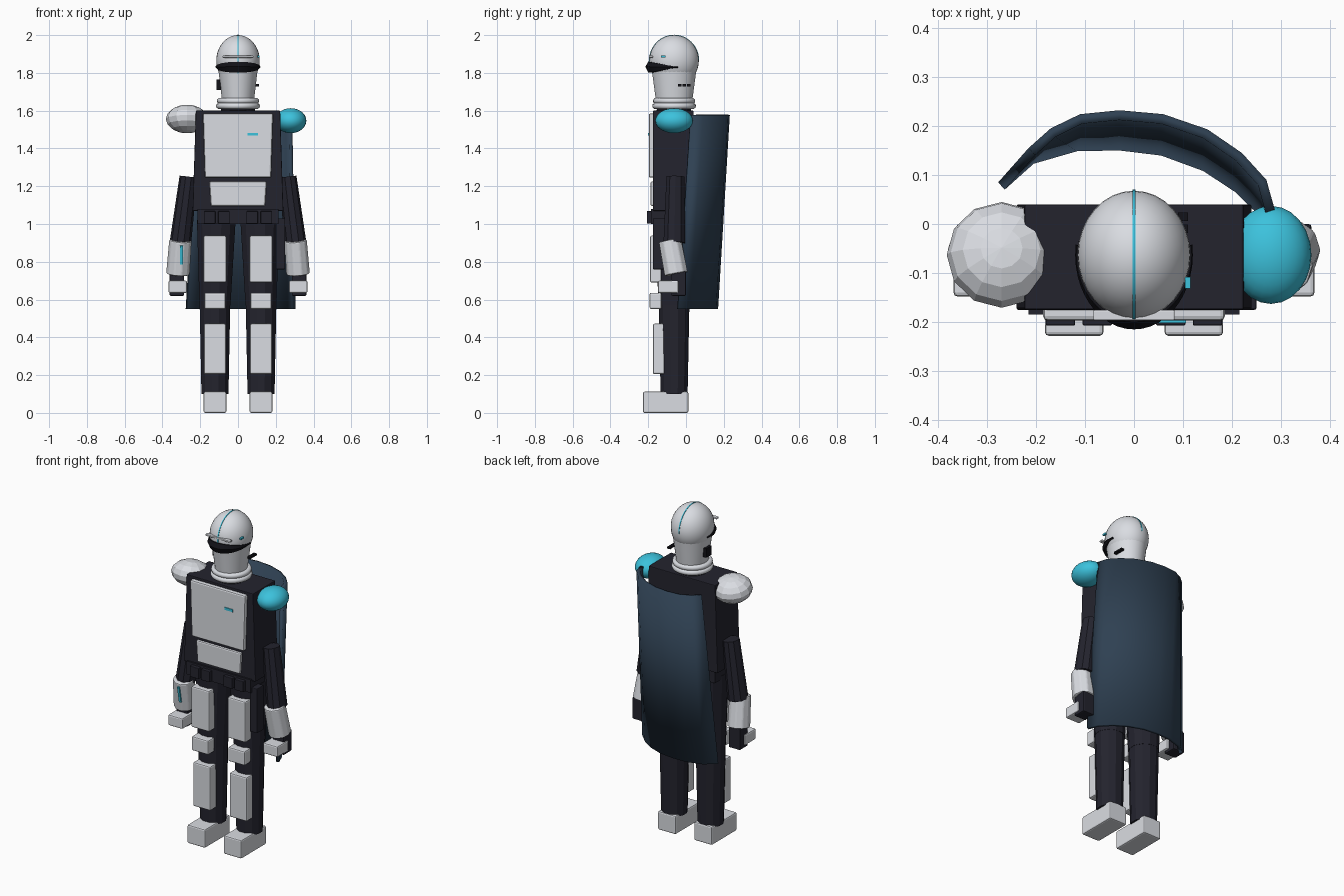
import bpy, bmesh, math
from mathutils import Vector, Matrix

if "Cube" in bpy.data.objects:
    bpy.data.objects.remove(bpy.data.objects["Cube"])


def material(name, rgb):
    m = bpy.data.materials.new(name)
    m.diffuse_color = (*rgb, 1)
    m.use_nodes = True
    m.node_tree.nodes["Principled BSDF"].inputs["Base Color"].default_value = m.diffuse_color
    return m


WHITE = material("armour_white", (0.70, 0.72, 0.76))
DARK = material("undersuit_dark", (0.017, 0.017, 0.027))
BLACK = material("visor_black", (0.006, 0.006, 0.009))
TEAL = material("accent_teal", (0.045, 0.54, 0.72))
NAVY = material("cape_navy", (0.028, 0.052, 0.085))
CY = -0.063  # body axis in y


def finish(name, bm, mat, smooth=False, bevel=0):
    bmesh.ops.recalc_face_normals(bm, faces=bm.faces)
    me = bpy.data.meshes.new(name)
    bm.to_mesh(me)
    bm.free()
    me.materials.append(mat)
    ob = bpy.data.objects.new(name, me)
    bpy.context.collection.objects.link(ob)
    if bevel:
        b = ob.modifiers.new("bevel", "BEVEL")
        b.width, b.segments = bevel, 2
    if smooth:
        bpy.ops.object.select_all(action="DESELECT")
        ob.select_set(True)
        bpy.context.view_layer.objects.active = ob
        bpy.ops.object.shade_smooth_by_angle(angle=math.radians(40))
    return ob


def box(name, x, y, z, mat, bevel=0, top=1.0):
    """Box from ranges; top scales the upper face in x."""
    bm = bmesh.new()
    bmesh.ops.create_cube(bm, size=1)
    cx = (x[0] + x[1]) / 2
    for v in bm.verts:
        k = top if v.co.z > 0 else 1
        v.co = (cx + v.co.x * (x[1] - x[0]) * k,
                (y[0] + y[1]) / 2 + v.co.y * (y[1] - y[0]),
                (z[0] + z[1]) / 2 + v.co.z * (z[1] - z[0]))
    return finish(name, bm, mat, bevel=bevel)


def tube(name, a, b, r1, r2, sides, mat, sx=1.0, smooth=False, bevel=0):
    """Tapered prism from point a to point b."""
    a, b = Vector(a), Vector(b)
    d = b - a
    rot = Vector((0, 0, 1)).rotation_difference(d).to_matrix().to_4x4()
    m = (Matrix.Translation((a + b) / 2) @ rot @ Matrix.Diagonal((sx, 1, 1, 1))
         @ Matrix.Rotation(math.pi / sides, 4, "Z"))
    bm = bmesh.new()
    bmesh.ops.create_cone(bm, cap_ends=True, segments=sides, radius1=r1,
                          radius2=r2, depth=d.length, matrix=m)
    return finish(name, bm, mat, smooth, bevel)


def ellipsoid(name, c, r, mat, seg, rings, smooth, tilt=0):
    bm = bmesh.new()
    m = (Matrix.Translation(c) @ Matrix.Rotation(tilt, 4, "X")
         @ Matrix.Diagonal((*r, 1)))
    bmesh.ops.create_uvsphere(bm, u_segments=seg, v_segments=rings, radius=1, matrix=m)
    return finish(name, bm, mat, smooth)


def sweep(name, rings, mat, closed=False, smooth=True):
    """Skin a list of equal cross-sections."""
    bm = bmesh.new()
    vs = [[bm.verts.new(p) for p in ring] for ring in rings]
    n, k = len(vs), len(vs[0])
    for i in range(n if closed else n - 1):
        p, q = vs[i], vs[(i + 1) % n]
        for j in range(k):
            bm.faces.new((p[j], p[(j + 1) % k], q[(j + 1) % k], q[j]))
    if not closed:
        bm.faces.new(vs[0])
        bm.faces.new(vs[-1])
    return finish(name, bm, mat, smooth)


# Helmet: dome and tapering lower shell
ellipsoid("helmet_dome", (0, CY, 1.865), (0.115, 0.131, 0.135), WHITE, 32, 20, True)
tube("helmet_lower", (0, CY, 1.64), (0, CY, 1.82), 0.095, 0.119, 32, WHITE, 0.88, True)
tube("neck", (0, CY, 1.58), (0, CY, 1.66), 0.09, 0.09, 24, DARK)

# Collar rings
for i, (z, r) in enumerate(((1.652, 0.096), (1.625, 0.1))):
    rings = []
    for s in range(32):
        t = math.tau * s / 32
        rings.append([((r + 0.016 * math.cos(u)) * math.cos(t),
                       CY + (r + 0.016 * math.cos(u)) * math.sin(t),
                       z + 0.016 * math.sin(u))
                      for u in (math.tau * j / 10 for j in range(10))])
    sweep(f"collar_ring_{i}", rings, WHITE, closed=True)

# Visor: crescent band tapering to points at the sides
rings = []
for s in range(25):
    t = math.radians(-98 + 196 * s / 24)
    c = max(math.cos(t), 0.0)
    h = 0.004 + 0.025 * c
    sn, cs = math.sin(t), math.cos(t)
    zc = 1.83
    rings.append([(0.10 * sn, CY - 0.11 * cs, zc - h),
                  (0.114 * sn, CY - 0.137 * cs, zc - h),
                  (0.12 * sn, CY - 0.152 * cs, zc + 0.1 * h),
                  (0.118 * sn, CY - 0.137 * cs, zc + h),
                  (0.10 * sn, CY - 0.11 * cs, zc + h)])
sweep("visor", rings, BLACK)

# Crest stripe over the dome, brow bar and side details
rings = []
for s in range(33):
    t = math.radians(-38 + 218 * s / 32)
    rings.append([(x, CY - k * 0.131 * math.cos(t), 1.865 + k * 0.135 * math.sin(t))
                  for x, k in ((-0.003, 0.97), (0.003, 0.97), (0.003, 1.015), (-0.003, 1.015))])
sweep("crest_stripe", rings, TEAL)
box("brow_bar", (-0.083, 0.083), (-0.197, -0.175), (1.88, 1.891), WHITE, 0.003)
box("helmet_light", (0.104, 0.115), (-0.132, -0.108), (1.882, 1.892), TEAL)
box("ear_box", (-0.113, -0.09), (-0.085, -0.035), (1.71, 1.765), BLACK)
for i in range(3):
    y = -0.042 + i * 0.024
    box(f"ear_vent_{i}", (0.09, 0.11), (y, y + 0.017), (1.729, 1.74), BLACK)

# Torso and its armour
box("torso", (-0.24, 0.24), (-0.175, 0.04), (1.07, 1.6), DARK, 0.004, 0.93)
box("chest_plate", (-0.175, 0.175), (-0.197, -0.165), (1.245, 1.585), WHITE, 0.009, 1.06)
box("abdomen_plate", (-0.143, 0.143), (-0.188, -0.165), (1.095, 1.225), WHITE, 0.008, 1.06)
box("chest_mark", (0.05, 0.106), (-0.202, -0.194), (1.468, 1.483), TEAL)

# Belt, pouches and holster
box("belt", (-0.215, 0.215), (-0.185, 0.03), (1.0, 1.08), DARK)
for x in (-0.15, -0.075, 0.075, 0.15):
    box("belt_pouch", (x - 0.03, x + 0.03), (-0.207, -0.14), (1.003, 1.068), DARK, 0.003)
box("holster", (0.2, 0.25), (-0.175, -0.11), (0.76, 1.03), DARK, 0.004)

# Shoulder guards: faceted on one side, smooth accent on the other
ellipsoid("faceted_shoulder", (-0.27, CY, 1.556), (0.112, 0.11, 0.074), WHITE, 12, 8, False, -0.2)
ellipsoid("accent_shoulder", (0.279, CY, 1.547), (0.083, 0.1, 0.066), TEAL, 24, 14, True)

# Limbs
for side, s in (("left", -1), ("right", 1)):
    # Arms
    tube(f"{side}_upper_arm", (s * 0.305, -0.062, 0.9), (s * 0.262, -0.056, 1.25),
         0.06, 0.05, 10, DARK, 0.95)
    tube(f"{side}_gauntlet", (s * 0.318, -0.052, 0.735), (s * 0.305, -0.085, 0.913),
         0.065, 0.062, 10, WHITE, 0.97, False, 0.006)
    box(f"{side}_hand", tuple(sorted((s * 0.285, s * 0.362))), (-0.078, 0.0),
        (0.62, 0.75), DARK, 0.006)
    box(f"{side}_hand_plate", tuple(sorted((s * 0.27, s * 0.368))), (-0.148, -0.04),
        (0.635, 0.7), WHITE, 0.008)

    # Legs
    c = s * 0.122
    tube(f"{side}_thigh", (c, CY, 0.57), (s * 0.115, CY, 1.02), 0.085, 0.106, 12, DARK)
    tube(f"{side}_calf", (c, CY, 0.1), (c, CY, 0.58), 0.074, 0.084, 12, DARK)
    for part, w, y, z in (("thigh_plate", 0.06, (-0.19, -0.13), (0.69, 0.938)),
                          ("knee_pad", 0.056, (-0.192, -0.13), (0.55, 0.636)),
                          ("shin_plate", 0.058, (-0.175, -0.115), (0.205, 0.472)),
                          ("boot", 0.06, (-0.228, 0.012), (0.0, 0.112))):
        box(f"{side}_{part}", (c - w, c + w), y, z, WHITE, 0.008)

# Gauntlet light strip, leaning with the forearm
strip = box("gauntlet_light", (-0.306, -0.292), (-0.004, 0.004), (-0.05, 0.05), TEAL)
strip.matrix_world = Matrix.Translation((0, -0.135, 0.835)) @ Matrix.Rotation(0.18, 4, "X")

# Cape: curved shell flaring down and forward
TOP = [(-0.215, 0.155), (-0.17, 0.195), (-0.11, 0.224), (-0.03, 0.232), (0.06, 0.224),
       (0.15, 0.193), (0.22, 0.145), (0.27, 0.09), (0.287, 0.03)]
LOW = [(-0.277, 0.085), (-0.215, 0.14), (-0.12, 0.168), (-0.03, 0.17), (0.06, 0.159),
       (0.15, 0.126), (0.22, 0.08), (0.28, 0.02), (0.305, -0.04)]
bm = bmesh.new()
rows = [[bm.verts.new((x, y, z)) for x, y in p] for p, z in ((TOP, 1.578), (LOW, 0.55))]
for i in range(len(TOP) - 1):
    bm.faces.new((rows[0][i], rows[0][i + 1], rows[1][i + 1], rows[1][i]))
cape = finish("cape", bm, NAVY, True)
shell = cape.modifiers.new("thickness", "SOLIDIFY")
shell.thickness = 0.02
outward = cape.data.polygons[3].normal.y > 0
shell.offset = -1 if outward else 1
